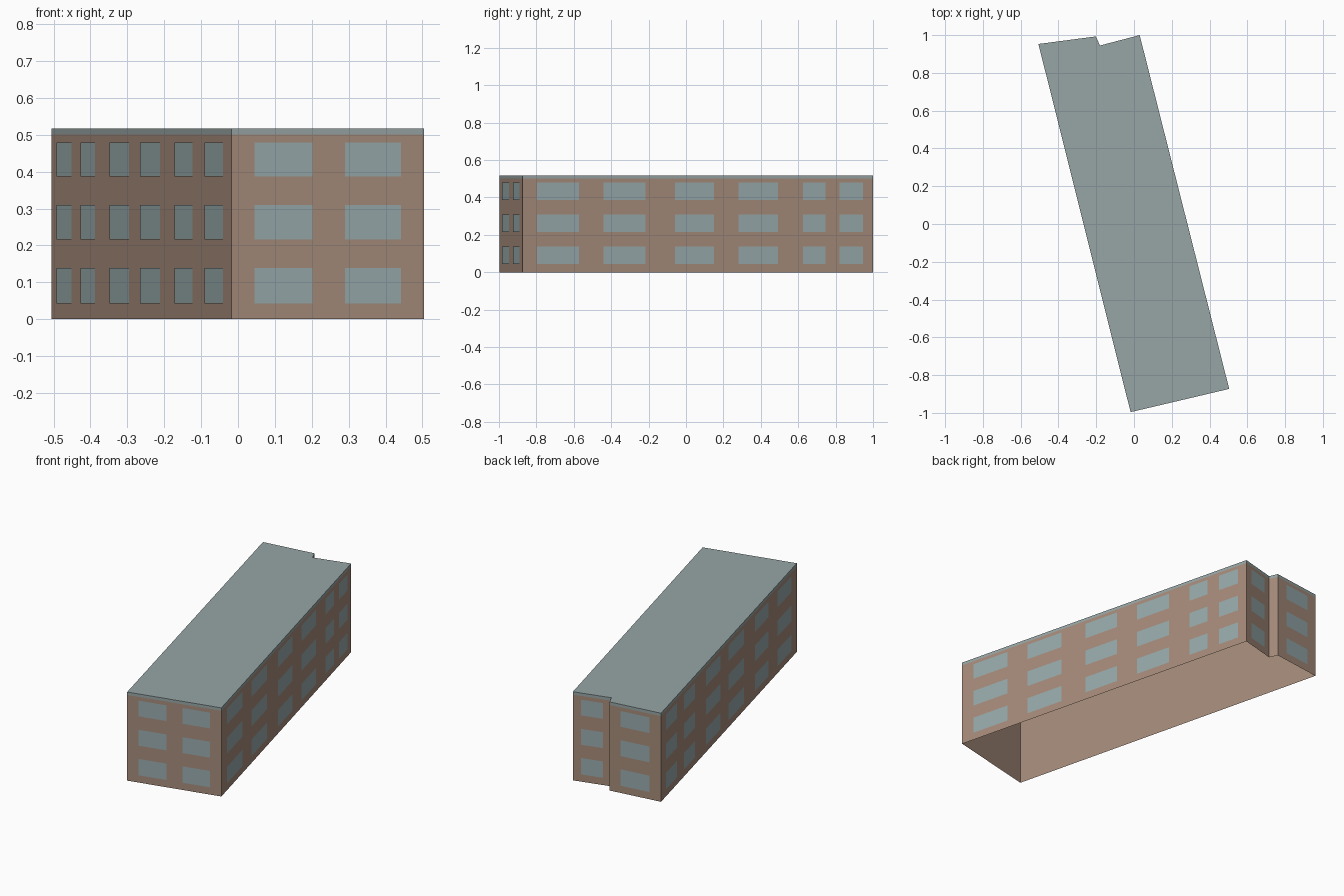
import bpy
import bmesh
from mathutils import Vector

cube = bpy.data.objects.get("Cube")
if cube:
    bpy.data.objects.remove(cube, do_unlink=True)


def material(name, rgb):
    mat = bpy.data.materials.new(name)
    mat.use_nodes = True
    colour = (*rgb, 1.0)
    mat.diffuse_color = colour
    bsdf = mat.node_tree.nodes["Principled BSDF"]
    bsdf.inputs["Base Color"].default_value = colour
    bsdf.inputs["Roughness"].default_value = 0.9
    return mat


BROWN = material("brown plaster", (0.38, 0.26, 0.195))
GREY = material("grey roof", (0.31, 0.375, 0.375))
GLASS = material("pale glass", (0.31, 0.40, 0.41))

WALL_TOP, ROOF_TOP = 0.50, 0.517
STOREYS = [(0.043, 0.139), (0.216, 0.309), (0.387, 0.479)]

# Footprint corners, counter-clockwise, starting at the front right corner
FOOTPRINT = [Vector(p) for p in (
    (-0.018, -0.996), (0.504, -0.873), (0.03, 1.0), (-0.18, 0.945),
    (-0.202, 0.993), (-0.506, 0.953), (-0.367, 0.398))]

# Window spans along each wall, as fractions from its first corner
WINDOWS = {
    "front": (0, [(0.12, 0.42), (0.59, 0.88)]),
    "left": (1, [(0.04, 0.16), (0.23, 0.35), (0.434, 0.546),
                 (0.615, 0.728), (0.80, 0.864), (0.904, 0.971)]),
    "back_left": (2, [(0.22, 0.78)]),
    "back_right": (4, [(0.22, 0.78)]),
    "right_rear": (5, [(0.115, 0.41), (0.58, 0.865)]),
    "right_front": (6, [(0.06, 0.21), (0.295, 0.45), (0.565, 0.705),
                        (0.795, 0.94)]),
}


def finish(bm, name, mat):
    mesh = bpy.data.meshes.new(name)
    bm.to_mesh(mesh)
    bm.free()
    mesh.materials.append(mat)
    obj = bpy.data.objects.new(name, mesh)
    bpy.context.collection.objects.link(obj)
    return obj


def add_band(bm, low, high):
    """Outward-facing strip around the footprint; returns its upper ring."""
    lower = [bm.verts.new((p.x, p.y, low)) for p in FOOTPRINT]
    upper = [bm.verts.new((p.x, p.y, high)) for p in FOOTPRINT]
    for i in range(len(FOOTPRINT)):
        j = (i + 1) % len(FOOTPRINT)
        bm.faces.new((lower[i], lower[j], upper[j], upper[i]))
    return upper


# Outer walls, open underneath
bm = bmesh.new()
add_band(bm, 0.0, WALL_TOP)
finish(bm, "walls", BROWN)

# Flat roof with its thin edge band
bm = bmesh.new()
bm.faces.new(add_band(bm, WALL_TOP, ROOF_TOP))
finish(bm, "roof", GREY)

# Window panes just proud of each wall
for side, (corner, spans) in WINDOWS.items():
    start = FOOTPRINT[corner]
    end = FOOTPRINT[(corner + 1) % len(FOOTPRINT)]
    along = end - start
    offset = Vector((along.y, -along.x)).normalized() * 0.002
    bm = bmesh.new()
    for a, b in spans:
        p, q = start + along * a + offset, start + along * b + offset
        for low, high in STOREYS:
            bm.faces.new([bm.verts.new((c.x, c.y, z)) for c, z in
                          ((p, low), (q, low), (q, high), (p, high))])
    finish(bm, side + "_windows", GLASS)
